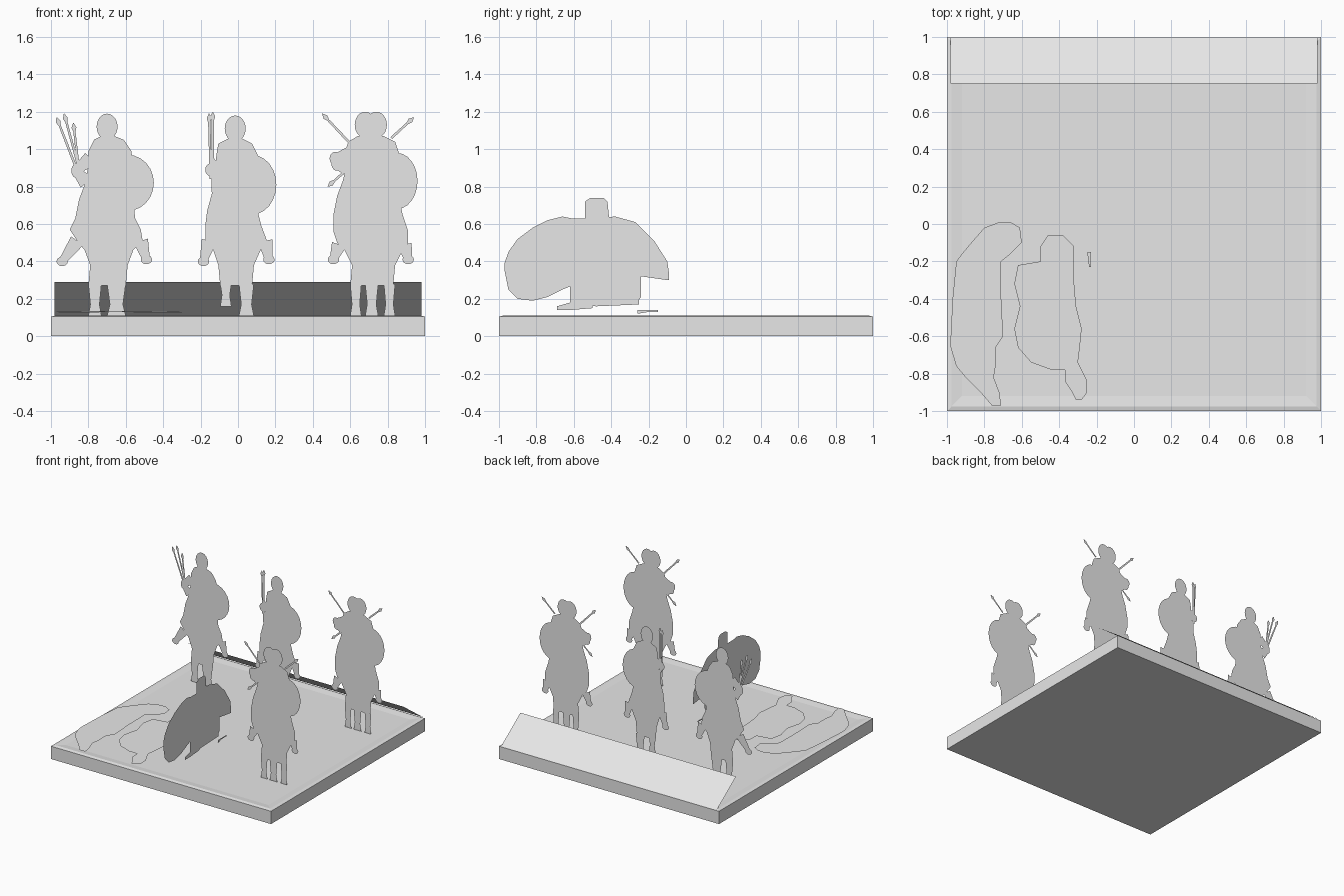
import bpy
import bmesh
import math
from mathutils import Vector

old_cube = bpy.data.objects.get("Cube")
if old_cube:
    bpy.data.objects.remove(old_cube, do_unlink=True)

# One plain grey for everything
grey = bpy.data.materials.new("plain_grey")
grey.use_nodes = True
colour = (0.8, 0.8, 0.8, 1)
grey.diffuse_color = colour
grey.node_tree.nodes["Principled BSDF"].inputs["Base Color"].default_value = colour


def finish(name, bm):
    """Turn a bmesh into a named, coloured object."""
    mesh = bpy.data.meshes.new(name)
    bm.to_mesh(mesh)
    bm.free()
    mesh.materials.append(grey)
    obj = bpy.data.objects.new(name, mesh)
    bpy.context.scene.collection.objects.link(obj)
    return obj


class Cutout:
    """A flat paper-thin figure drawn in hundredths on a placed plane."""

    def __init__(self, name, place, facing):
        self.name, self.place, self.facing = name, place, Vector(facing)
        self.bm = bmesh.new()

    def patch(self, points):
        verts = [self.bm.verts.new(self.place(u / 100, v / 100)) for u, v in points]
        face = self.bm.faces.new(verts)
        face.normal_update()
        if face.normal.dot(self.facing) < 0:
            face.normal_flip()

    def rows(self, table):
        # Each row is (height, left edge, right edge)
        for (v, l, r), (w, m, s) in zip(table, table[1:]):
            self.patch([(l, v), (r, v), (s, w), (m, w)])

    def columns(self, table):
        # Each column is (position, lower edge, upper edge)
        for (u, a, b), (w, c, d) in zip(table, table[1:]):
            self.patch([(u, a), (w, c), (w, d), (u, b)])

    def oval(self, u, v, ru, rv, sides=24):
        turns = [math.tau * i / sides for i in range(sides)]
        self.patch([(u + ru * math.cos(t), v + rv * math.sin(t)) for t in turns])

    def limb(self, start, end, wide, narrow):
        a, b = Vector(start), Vector(end)
        side = (b - a).orthogonal().normalized()
        corners = [a + side * wide / 2, a - side * wide / 2,
                   b - side * narrow / 2, b + side * narrow / 2]
        self.patch([tuple(c) for c in corners])

    def spear(self, butt, tip):
        # Thin shaft with a leaf-shaped blade
        a, b = Vector(butt), Vector(tip)
        neck = b + (a - b).normalized() * 5
        middle = (neck + b) / 2
        self.limb(a, neck, 1.4, 1.2)
        self.limb(neck, middle, 1, 2.6)
        self.limb(middle, b, 2.6, 0.3)

    def done(self):
        return finish(self.name, self.bm)


def mounted_figure(name, x, y, heads, body, shields, legs, feet, arms, spears):
    """A rider on a horse, cut out of a sheet that faces the front."""
    fig = Cutout(name, lambda u, v: Vector((x + u, y, v)), (0, -1, 0))
    for u, v in heads:
        fig.oval(u, v, 5.6, 7)
    fig.rows(body)
    for shield in shields:
        fig.oval(*shield)
    for left, right, bottom in legs:
        mid = (left + right) / 2
        width = right - left
        fig.limb((mid, 28), (mid, bottom + 6), width, width * 0.7)
        fig.limb((mid, bottom + 6), (mid, bottom), width * 0.7, width)
    for knee, toe in feet:
        fig.limb(knee, toe, 8, 4)
        fig.oval(*toe, 3, 2.5)
    for shoulder, hand in arms:
        fig.limb(shoulder, hand, 8, 5)
        fig.oval(*hand, 3, 3.5)
    for butt, tip in spears:
        fig.spear(butt, tip)
    return fig.done()


# Base slab with a slightly raised rim
bm = bmesh.new()
rings = []
for half, z in ((1, 0), (1, 0.105), (0.975, 0.111), (0.92, 0.105)):
    rings.append([bm.verts.new((sx * half, sy * half, z))
                  for sx, sy in ((-1, -1), (1, -1), (1, 1), (-1, 1))])
for low, high in zip(rings, rings[1:]):
    for i in range(4):
        j = (i + 1) % 4
        bm.faces.new([low[i], low[j], high[j], high[i]])
bm.faces.new(rings[-1])
bm.faces.new(rings[0][::-1])
finish("base_slab", bm)

# Leaning back board
board = Cutout("back_board", lambda u, v: Vector((u, 1 - v * 25 / 18, 0.11 + v)), (0, 1, 1))
board.rows([(0, -98, 98), (18, -98, 98)])
board.done()

# Rider with a bundle of javelins
mounted_figure(
    "javelin_rider", -0.70, 0.53,
    heads=[(0, 112)],
    body=[(107, -3, 4), (105, -7, 9), (99, -10, 13), (91, -10, 14), (81, -12, 15),
          (73, -15, 14), (63, -17, 15), (57, -20, 18), (51, -16, 19), (46, -12, 14),
          (38, -9, 11), (27, -10, 10)],
    shields=[(11, 82, 14, 15)],
    legs=[(-10, -3, 11), (0, 10, 11)],
    feet=[((-16, 51), (-24, 40)), ((18, 51), (21, 41))],
    arms=[((-9, 95), (-16, 89)), ((-11, 82), (-16, 88))],
    spears=[((-14, 86), (-23, 119)), ((-15, 86), (-27, 117)), ((-15, 88), (-18, 114))])

# Rider with an upright spear, horse lifting a leg
mounted_figure(
    "upright_spear_rider", -0.015, 0.53,
    heads=[(0, 111)],
    body=[(106, -3, 3), (103, -9, 9), (97, -10, 12), (89, -11, 12), (78, -12, 12),
          (67, -15, 12), (59, -16, 14), (51, -16, 17), (47, -12, 14), (38, -9, 10),
          (27, -8, 9)],
    shields=[(9, 81, 13, 16)],
    legs=[(-8, -2, 16), (2, 10, 11)],
    feet=[((-14, 51), (-17, 40)), ((16, 51), (18, 41))],
    arms=[((-9, 92), (-13, 89))],
    spears=[((-12, 77), (-12, 120)), ((-13, 84), (-14, 119))])

# Pairs of riders side by side, one pair near and one far
for name, y in (("far_rider_pair", 0.53), ("near_rider_pair", -0.56)):
    mounted_figure(
        name, 0.70, y,
        heads=[(-2, 113), (4, 113)],
        body=[(107, -6, 8), (104, -11, 14), (98, -13, 16), (91, -12, 17), (83, -14, 17),
              (75, -17, 16), (65, -19, 18), (56, -19, 21), (50, -17, 21), (46, -13, 18),
              (38, -9, 14), (27, -10, 13)],
        shields=[(10, 83, 12, 14), (15, 83, 11, 15)],
        legs=[(-10, -4, 11), (-2, 5, 11), (8, 14, 11)],
        feet=[((-16, 49), (-19, 41)), ((19, 49), (21, 41))],
        arms=[((-11, 97), (-18, 95)), ((-12, 90), (-17, 92))],
        spears=[((-9, 102), (-25, 119)), ((-13, 88), (-22, 80)), ((12, 106), (24, 117))])

# Crouching beast seen from the side
beast = Cutout("crouching_beast", lambda u, v: Vector((0, u, v)), (1, 0, 0))
beast.columns([(-97, 35, 39), (-95, 25, 45), (-90, 20, 52), (-82, 19, 58), (-74, 21, 62),
               (-66, 25, 64), (-61, 27, 63), (-48, 18, 63), (-38, 17, 64), (-27, 17, 61),
               (-24, 21, 58)])
beast.columns([(-24, 32, 58), (-17, 31, 51), (-10, 30, 40), (-9, 30, 33)])
beast.columns([(-62, 17, 40), (-48, 16, 40), (-25, 17, 40)])
beast.columns([(-69, 14, 16), (-62, 14, 18), (-50, 15, 18)])
beast.rows([(62, -54, -41), (72, -54, -42), (74, -51, -44)])
beast.columns([(-26, 12, 14), (-20, 13, 14), (-15, 13, 14)])
beast.done()


def ground(u, v):
    return Vector((u, v, 0.134 + v * 0.008))


# Two fallen figures lying on the slab
long_fallen = Cutout("long_fallen_figure", ground, (0, 0, 1))
long_fallen.rows([(1, -72, -66), (-2, -80, -61), (-10, -87, -60), (-16, -92, -66),
                  (-20, -95, -71), (-40, -97, -71), (-60, -98, -70), (-66, -98, -74),
                  (-76, -95, -74), (-82, -90, -75), (-90, -82, -72), (-97, -76, -71)])
long_fallen.done()

short_fallen = Cutout("short_fallen_figure", ground, (0, 0, 1))
short_fallen.rows([(-6, -46, -38), (-12, -50, -32), (-20, -50, -32), (-22, -62, -32),
                   (-32, -64, -32), (-44, -61, -31), (-56, -64, -28), (-66, -62, -29),
                   (-74, -55, -30), (-78, -44, -30)])
short_fallen.rows([(-74, -37, -30), (-84, -37, -25), (-90, -33, -25), (-94, -31, -28)])
short_fallen.rows([(-15, -25, -23), (-23, -24, -23)])
short_fallen.done()
